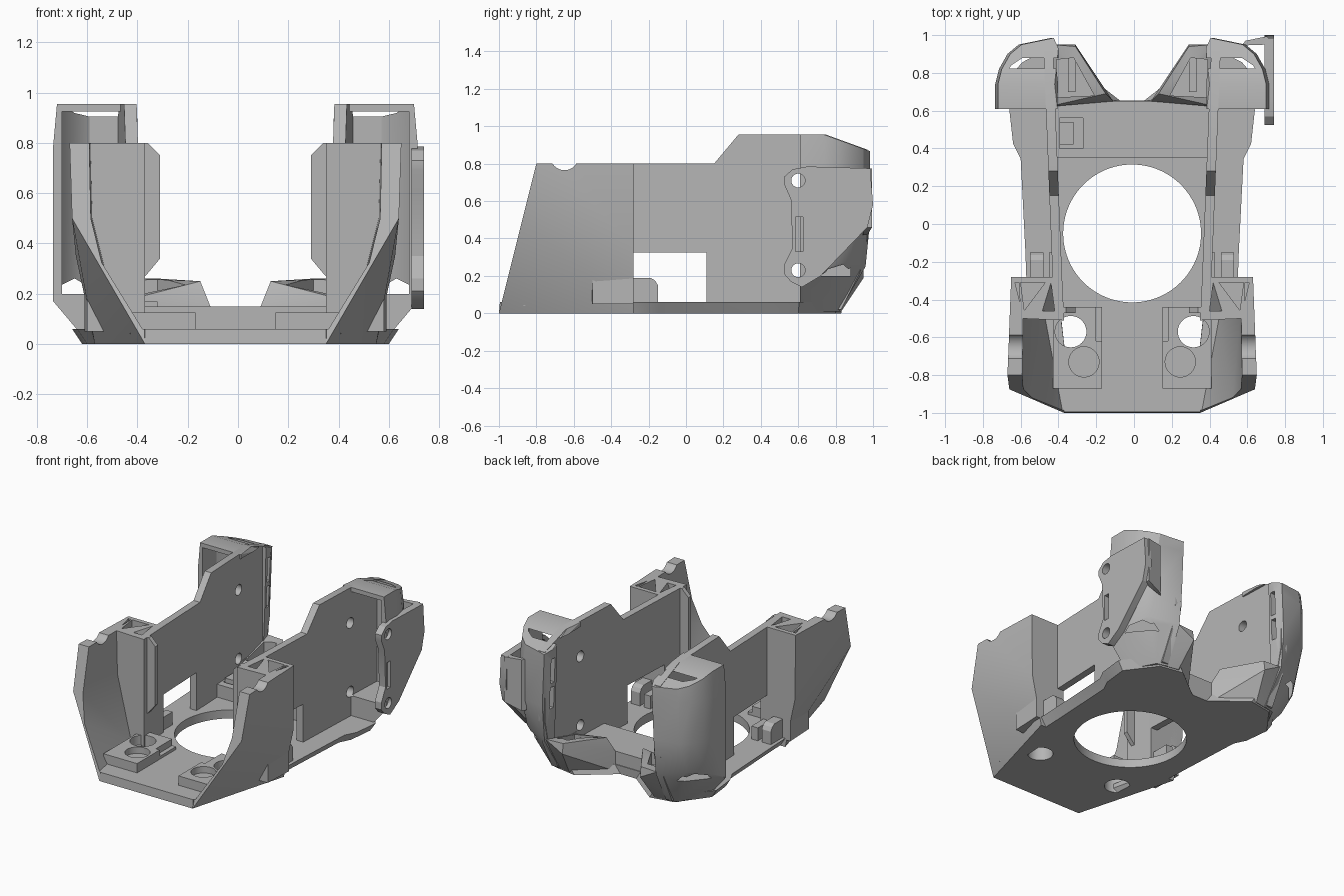
import bpy, bmesh, math
from mathutils import Vector, Matrix

if "Cube" in bpy.data.objects:
    bpy.data.objects.remove(bpy.data.objects["Cube"])

CX = -0.01  # symmetry plane of the main body

grey = bpy.data.materials.new("plain grey plastic")
grey.use_nodes = True
COLOUR = (0.46, 0.46, 0.46, 1)
grey.diffuse_color = COLOUR
grey.node_tree.nodes["Principled BSDF"].inputs["Base Color"].default_value = COLOUR


def finish(name, bm):
    bmesh.ops.recalc_face_normals(bm, faces=bm.faces)
    mesh = bpy.data.meshes.new(name)
    bm.to_mesh(mesh)
    bm.free()
    mesh.materials.append(grey)
    ob = bpy.data.objects.new(name, mesh)
    bpy.context.scene.collection.objects.link(ob)
    return ob


def hull(name, pts, s=1):
    """Convex solid around points, on side s."""
    bm = bmesh.new()
    for u, y, z in pts:
        bm.verts.new((s * u + CX, y, z))
    res = bmesh.ops.convex_hull(bm, input=bm.verts)
    junk = [g for g in res["geom_interior"] + res["geom_unused"] if isinstance(g, bmesh.types.BMVert)]
    bmesh.ops.delete(bm, geom=list(set(junk)), context='VERTS')
    bmesh.ops.dissolve_limit(bm, angle_limit=0.01, verts=bm.verts, edges=bm.edges)
    return finish(name, bm)


def box(name, u, y, z, s=1):
    return hull(name, [(a, b, c) for a in u for b in y for c in z], s)


def loft(name, low, high):
    """Solid between two matching loops."""
    bm = bmesh.new()
    a = [bm.verts.new(p) for p in low]
    b = [bm.verts.new(p) for p in high]
    bm.faces.new(a)
    bm.faces.new(b)
    for i in range(len(a)):
        j = (i + 1) % len(a)
        bm.faces.new((a[i], a[j], b[j], b[i]))
    return finish(name, bm)


def cyl(name, centre, r, depth, axis='Z', n=48):
    bm = bmesh.new()
    rot = Matrix.Rotation(math.pi / 2, 4, 'Y') if axis == 'X' else Matrix()
    bmesh.ops.create_cone(bm, cap_ends=True, segments=n, radius1=r, radius2=r, depth=depth,
                          matrix=Matrix.Translation(centre) @ rot)
    return finish(name, bm)


def cut(ob, *cutters):
    for c in cutters:
        m = ob.modifiers.new("cut", 'BOOLEAN')
        m.operation, m.solver, m.object = 'DIFFERENCE', 'EXACT', c
    bpy.context.view_layer.update()
    new = bpy.data.meshes.new_from_object(ob.evaluated_get(bpy.context.evaluated_depsgraph_get()))
    ob.modifiers.clear()
    ob.data = new
    for c in cutters:
        bpy.data.objects.remove(c)
    return ob


def mirrored(half, z, slope=0, inset=0):
    left = [(u - (inset if y > -.5 else 0), y + slope, z) for u, y in half]
    right = [(-u, y, z) for u, y, z in reversed(left)]
    return [(u + CX, y, z) for u, y, z in left + right]


# Floor plate with chamfered sides and the large round opening
half = [(.36, -1), (.56, -.29), (.565, -.15), (.59, .34), (.63, .42), (.65, .6),
        (.5, .8), (.33, .83), (.1, .65)]
floor = loft("floor_plate", mirrored(half, 0, inset=.04), mirrored(half, .06, .005))
big_hole = (CX, -.05, 0)
cut(floor, cyl("c", big_hole, .365, .6, n=96),
    *[cyl("c", (CX + s * .325, -.57, 0), .083, .6) for s in (-1, 1)])

# Raised rear step with a small clip box
rear_step = box("rear_step", (-.42, .42), (.35, .65), (.03, .15))
cut(rear_step, box("c", (-.385, -.26), (.4, .56), (.1, .3)))
box("cable_clip", (-.385, -.31), (.42, .54), (.09, .17))

for s, side in ((1, "left"), (-1, "right")):
    # Front mounting pad with a through hole and a blind hole
    pad = box("front_pad_" + side, (.16, .42), (-.87, -.44), (.04, .125), s)
    cut(pad, cyl("c", (CX + s * .325, -.57, 0), .083, .6),
        cyl("c", (CX + s * .255, -.73, .13), .08, .1),
        box("c", (.1, .19), (-.62, -.4), (.08, .2), s))

    # Front side wall, folded outwards and hollow towards the middle
    wall = hull("front_side_wall_" + side,
                [(.36, -1, 0), (.65, -.875, .5), (.66, -.8, .8), (.56, -.28, 0),
                 (.635, -.28, .35), (.64, -.28, .8), (.32, -.985, .06), (.4, -.28, 0),
                 (.42, -.28, .8), (.58, -.8, .8)], s)
    cut(wall,
        hull("c", [(.1, y, z) for y in (-1.2, -.5) for z in (.06, .9)] +
             [(.33, -1.2, .06), (.46, -.5, .06), (.58, -1.2, .5), (.57, -.5, .5),
              (.59, -1.2, .9), (.58, -.5, .9)], s),
        cyl("c", (CX + s * .62, -.65, .84), .075, .2, 'X', 32),
        hull("c", [(u, y, z) for u, y in ((.62, -.31), (.46, -.31), (.58, -.47)) for z in (.4, .9)], s))

    # Tower behind the wall, open at the top
    tower = hull("front_tower_" + side,
                 [(u, y, z) for u, y in ((.36, -.51), (.59, -.5), (.6, -.28), (.42, -.28), (.37, -.3))
                  for z in (.05, .8)], s)
    cut(tower, hull("c", [(u, y, z) for u, y in ((.59, -.31), (.43, -.31), (.41, -.46), (.57, -.46))
                          for z in (.4, .9)], s))
    hull("tower_fin_" + side, [(u, y, z) for y in (-.47, -.44) for u, z in
                               ((.38, .25), (.35, .28), (.3, .34), (.3, .75), (.35, .8), (.38, .8))], s)

    # Long inner wall, slightly flared towards the back
    prof = [(-.32, .02), (-.32, .8), (.15, .8), (.28, .955), (.75, .955), (.97, .875),
            (.97, .4), (.93, .22), (.83, .02)]
    flare = lambda y: .37 + .04 * (y + .3)
    inner = loft("inner_wall_" + side,
                 [(s * flare(y) + CX, y, z) for y, z in prof],
                 [(s * (flare(y) + .05) + CX, y, z) for y, z in prof])
    cut(inner, box("c", (.3, .55), (-.28, .11), (.06, .325), s),
        *[cyl("c", (CX + s * .42, .6, z), .037, .3, 'X', 32) for z in (.23, .71)],
        cyl("c", big_hole, .365, .6, n=96))
    box("wall_foot_" + side, (.39, .44), (-.29, -.15), (.05, .15), s)

    # Rounded clip beside the wall opening
    hull("clip_" + side, [(u, y, z) for u in (.47, .54) for y, z in
                          ((-.29, .04), (-.29, .19), (-.19, .19), (-.165, .175), (-.15, .15), (-.15, .04))], s)

    # Rear corner pod: rounded shell, sloping roof, chamfered underside
    rim = [(.41, .61), (.725, .61), (.725, .74), (.705, .82), (.66, .9), (.6, .95), (.43, .985), (.405, .93)]
    roof = lambda y: .955 - .36 * max(0, y - .74)
    pts = [(u - .015, y, roof(y)) for u, y in rim] + [(.41, .74, .955)]
    pts += [(u, y, .79) for u, y in rim] + [(u, y, .5) for u, y in rim]
    pts += [(.725, .61, .17), (.71, .74, .24), (.62, .88, .28), (.43, .96, .25), (.59, .61, .01),
            (.49, .8, .01), (.41, .82, .01), (.41, .61, .01)]
    pod = hull("rear_pod_" + side, pts, s)
    cut(pod, hull("c", [(u, y, z) for z in (.2, .925) for u, y in
                        ((.38, .5), (.69, .5), (.69, .76), (.64, .84), (.58, .88), (.38, .88))], s),
        *[box("c", (.35, .5), (.9, .935), z, s) for z in ((.47, .62), (.65, .82))],
        *[cyl("c", (CX + s * .42, .6, z), .037, .1, 'X', 32) for z in (.23, .71)])
    cut(inner, *[box("c", (.35, .5), (.9, .935), z, s) for z in ((.47, .62), (.65, .82))])

    # Sloping rear bracket with a recessed top
    bracket = hull("rear_bracket_" + side,
                   [(.1, .65, .01), (.33, .83, .01), (.48, .8, .01), (.45, .62, .01), (.1, .65, .15),
                    (.14, .69, .25), (.3, .95, .19), (.3, .94, .26), (.45, .62, .17), (.43, .95, .26)], s)
    cut(bracket, hull("c", [(u, y, z) for u, y in ((.2, .68), (.4, .67), (.4, .87), (.31, .88))
                            for z in (.15, .4)], s))
    box("bracket_rib_" + side, (.3, .34), (.7, .88), (.12, .2), s)

# Screw flange on the outside of one rear pod
prof = [(.985, .775), (.65, .785), (.57, .77), (.525, .73), (.525, .69), (.56, .61), (.57, .35),
        (.525, .26), (.525, .21), (.56, .17), (.62, .14), (.72, .2), (.97, .46), (1, .58)]
flange = loft("screw_flange", [(.69, y, z) for y, z in prof], [(.74, y, z) for y, z in prof])
cut(flange, box("c", (.6, .9), (.585, .625), (.33, .515)),
    *[cyl("c", (.7, .6, z), .037, .3, 'X', 32) for z in (.23, .71)])
hull("flange_back_panel", [(.58, .945, z) for z in (.42, .775)] + [(.6, .97, z) for z in (.42, .775)] +
     [(.72, y, z) for y in (.95, .995) for z in (.46, .775)])

# Smooth the rounded surfaces, keep the edges sharp
for ob in bpy.context.scene.objects:
    ob.select_set(ob.type == 'MESH')
    if ob.type == 'MESH':
        bpy.context.view_layer.objects.active = ob
bpy.ops.object.shade_smooth_by_angle(angle=math.radians(25))
